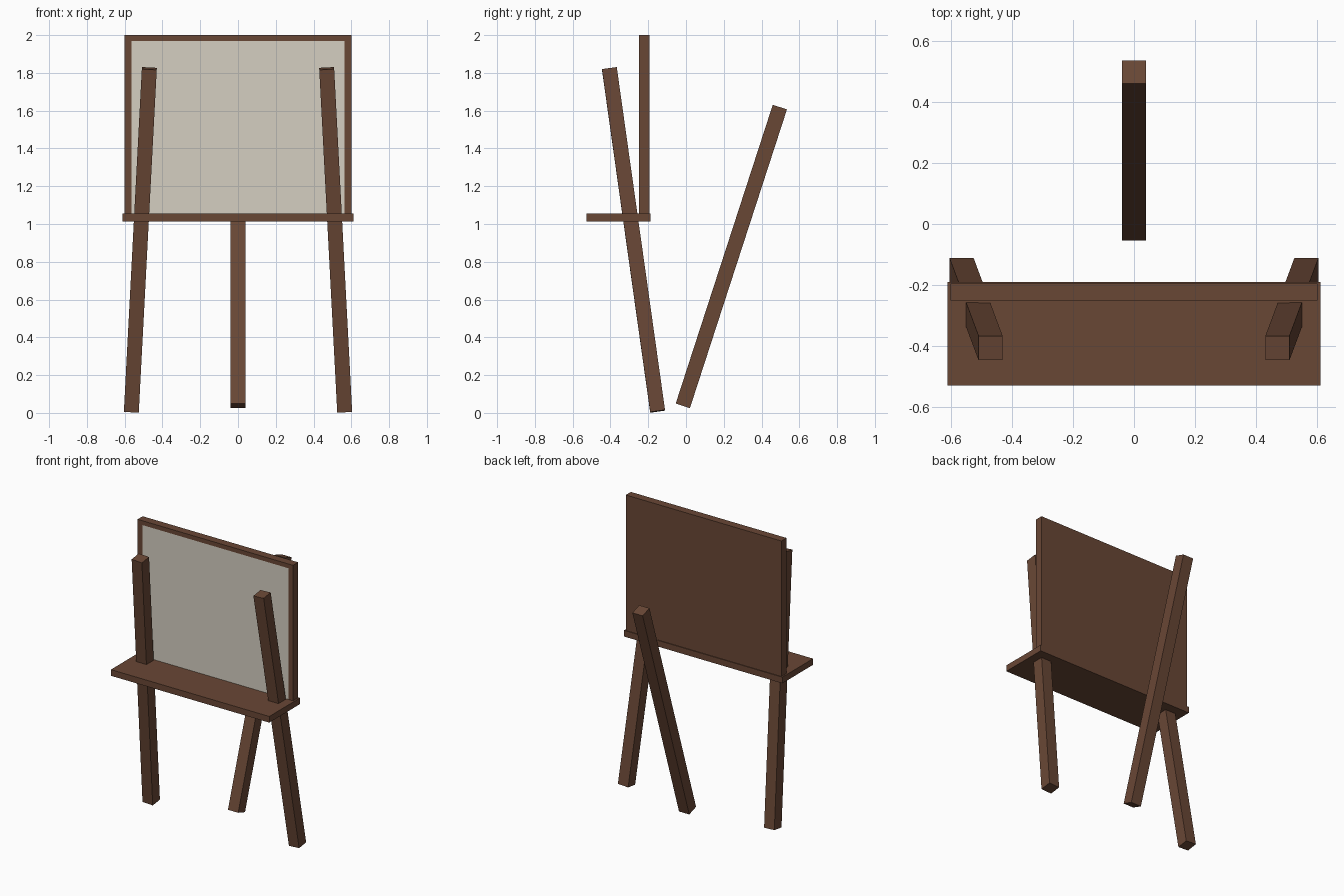
import bpy, bmesh
from math import radians
from mathutils import Matrix, Vector

if "Cube" in bpy.data.objects:
    bpy.data.objects.remove(bpy.data.objects["Cube"])


def material(name, rgb):
    m = bpy.data.materials.new(name)
    m.diffuse_color = (*rgb, 1.0)
    m.use_nodes = True
    m.node_tree.nodes["Principled BSDF"].inputs["Base Color"].default_value = m.diffuse_color
    return m


WOOD = material("brown wood", (0.141, 0.063, 0.036))
CANVAS = material("pale canvas", (0.66, 0.625, 0.535))


def finish(name, bm, mats):
    me = bpy.data.meshes.new(name)
    bm.to_mesh(me)
    bm.free()
    for m in mats:
        me.materials.append(m)
    ob = bpy.data.objects.new(name, me)
    bpy.context.collection.objects.link(ob)
    return ob


def box(size):
    bm = bmesh.new()
    bmesh.ops.create_cube(bm, size=1, matrix=Matrix.Diagonal((*size, 1)))
    return bm


def beam(name, size, loc, rot=(0, 0, 0)):
    ob = finish(name, box(size), [WOOD])
    ob.location = loc
    ob.rotation_euler = [radians(a) for a in rot]
    return ob


# Front legs: lean forward and towards each other at the top
T = 0.079
for side, label in ((-1, "left"), (1, "right")):
    beam("front_leg_" + label, (T, T, 1.835),
         (side * 0.517, -0.278, 0.916), (8, -3 * side, 0))

# Back leg: leans backward
beam("back_leg", (T, T, 1.663), (0, 0.24, 0.828), (-18, 0, 0))

# Shelf
beam("shelf", (1.222, 0.339, 0.043), (0, -0.3585, 1.0335))

# Board: front face cut into a wooden border and a canvas panel
bm = box((1.2, 0.056, 0.96))
bmesh.ops.translate(bm, verts=bm.verts, vec=(0, -0.222, 1.52))
for co, no in (((-0.563, 0, 0), (1, 0, 0)), ((0.563, 0, 0), (1, 0, 0)),
               ((0, 0, 1.97), (0, 0, 1))):
    bmesh.ops.bisect_plane(bm, geom=bm.verts[:] + bm.edges[:] + bm.faces[:],
                           plane_co=Vector(co), plane_no=Vector(no))
for f in bm.faces:
    c = f.calc_center_median()
    if f.normal.y < -0.9 and abs(c.x) < 0.5 and c.z < 1.9:
        f.material_index = 1
finish("board", bm, [WOOD, CANVAS])
